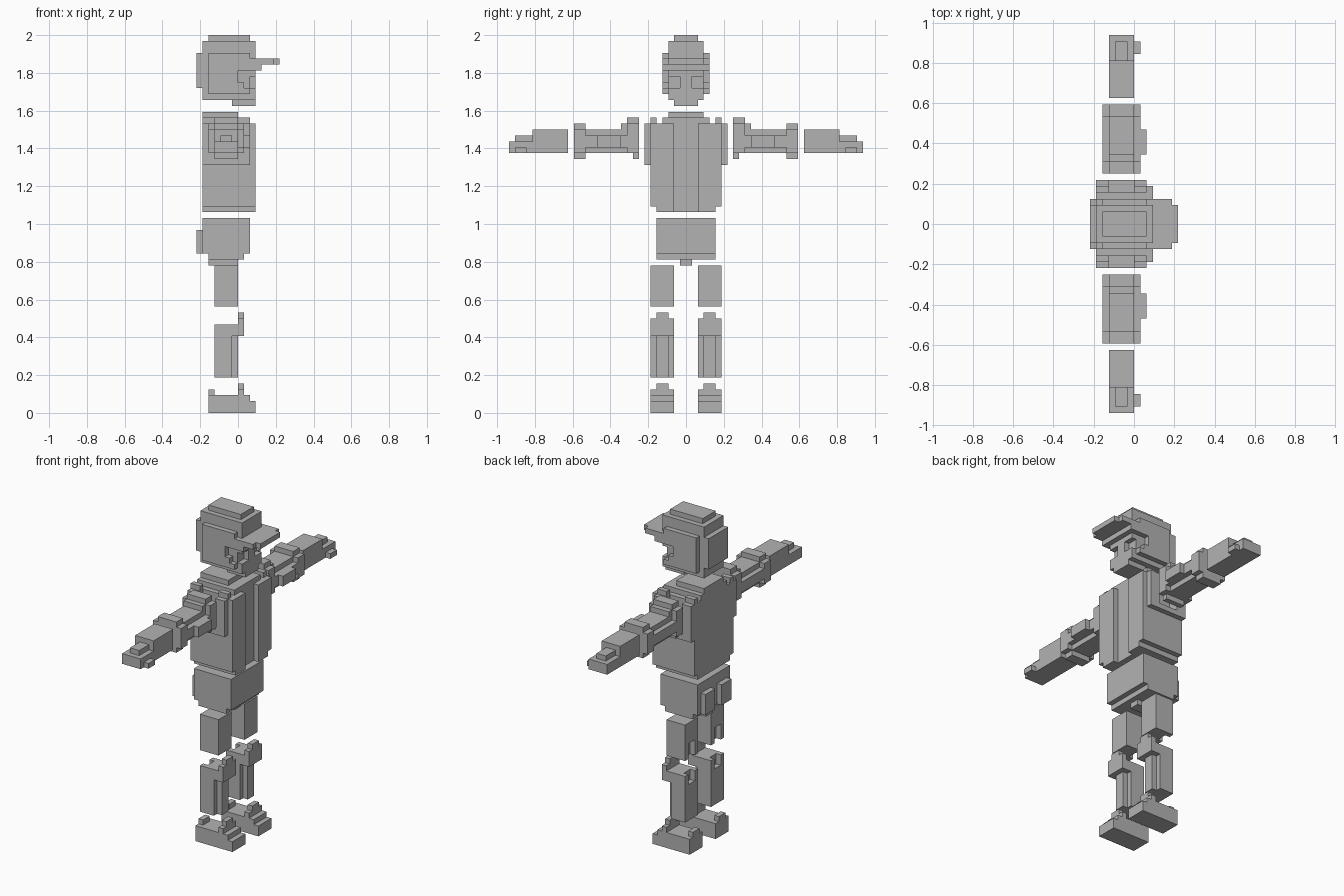
import bpy, bmesh
from mathutils import Vector

U = 1 / 32  # edge length of one block

cube = bpy.data.objects.get("Cube")
if cube:
    bpy.data.objects.remove(cube, do_unlink=True)

grey = bpy.data.materials.new("plain_grey")
grey.use_nodes = True
tone = (0.45, 0.45, 0.45, 1)
grey.diffuse_color = tone
grey.node_tree.nodes["Principled BSDF"].inputs["Base Color"].default_value = tone


def blocks(x0, x1, y0, y1, z0, z1):
    return {(x, y, z) for x in range(x0, x1) for y in range(y0, y1) for z in range(z0, z1)}


def wide(x0, x1, half, z0, z1):
    """Box centred across the body."""
    return blocks(x0, x1, -half, half, z0, z1)


def mirror(cells):
    return {(x, -1 - y, z) for x, y, z in cells}


def both(*box):
    cells = blocks(*box)
    return cells | mirror(cells)


def build(name, cells):
    """Turn filled blocks into a closed outer skin with merged flat faces."""
    bm = bmesh.new()
    corners = {}

    def vert(p):
        key = tuple(round(c) for c in p)
        if key not in corners:
            corners[key] = bm.verts.new(Vector(key) * U)
        return corners[key]

    for cell in sorted(cells):
        for axis in range(3):
            for side in (0, 1):
                step = [0, 0, 0]
                step[axis] = 2 * side - 1
                if tuple(c + s for c, s in zip(cell, step)) in cells:
                    continue
                a, b = Vector(), Vector()
                a[(axis + 1) % 3] = b[(axis + 2) % 3] = 1
                base = Vector(cell)
                base[axis] += side
                loop = [base, base + a, base + a + b, base + b]
                if not side:
                    loop.reverse()
                bm.faces.new([vert(p) for p in loop])
    bmesh.ops.dissolve_limit(bm, angle_limit=0.01, verts=bm.verts[:], edges=bm.edges[:])
    mesh = bpy.data.meshes.new(name)
    bm.to_mesh(mesh)
    bm.free()
    mesh.materials.append(grey)
    bpy.context.collection.objects.link(bpy.data.objects.new(name, mesh))


def build_pair(name, cells):
    build("left_" + name, cells)
    build("right_" + name, mirror(cells))


# Head: rounded skull, recessed eyes, chin
head = wide(-6, 3, 3, 53, 63) | wide(-5, 2, 2, 63, 64) | wide(-7, -6, 3, 55, 61)
head |= wide(-5, 0, 4, 54, 61) | wide(0, 2, 4, 58, 61)
head |= wide(0, 1, 4, 54, 56) | wide(1, 2, 4, 54, 55)
head |= wide(-1, 3, 2, 52, 53)
head -= both(2, 3, 1, 3, 55, 57)
# Cap brim
head |= wide(2, 6, 4, 59, 60) | wide(6, 7, 3, 59, 60) | wide(2, 4, 4, 58, 59)
build("head_with_cap", head)

# Torso: jacket panels, collar and hollow arm sockets
torso = wide(-6, 3, 6, 35, 49) | wide(-6, 3, 5, 34, 35)
torso |= wide(-6, 2, 4, 49, 50) | wide(-6, 0, 3, 50, 51)
torso |= both(-6, 2, 5, 6, 49, 50) | both(-6, 2, 6, 7, 42, 49)
torso -= both(-4, 0, 5, 7, 43, 50)
torso -= wide(2, 3, 2, 34, 49)
build("torso", torso)

# Hips: block, crotch and two back pockets
hips = wide(-6, 2, 5, 27, 33) | wide(-5, 1, 5, 26, 27) | wide(-5, 0, 1, 25, 26)
hips |= both(-7, -6, 1, 4, 27, 31)
build("hips", hips)

# Thighs, notched behind the knee
build_pair("thigh", blocks(-4, 0, 2, 6, 18, 25) - blocks(-4, -3, 3, 5, 18, 21))

# Shins with raised knee pad and front ridge
shin = blocks(-4, -1, 2, 6, 6, 15) | blocks(-1, 0, 3, 5, 6, 13) | blocks(-1, 0, 2, 6, 13, 15)
shin -= blocks(-4, -3, 3, 5, 13, 15)
shin |= blocks(0, 1, 2, 6, 13, 16) | blocks(0, 1, 3, 5, 16, 17)
build_pair("shin", shin)

# Shoes with stepped toe, tongue and heel tab
shoe = blocks(-5, 3, 2, 6, 0, 2) | blocks(-5, 2, 2, 6, 2, 3)
shoe |= blocks(-5, -4, 3, 5, 3, 4) | blocks(0, 1, 2, 6, 3, 4) | blocks(0, 1, 3, 5, 4, 5)
build_pair("shoe", shoe)

# Upper arms with shoulder cap, cuff and front bulge
arm = blocks(-4, 0, 8, 19, 44, 48) | blocks(-5, 1, 8, 19, 45, 47)
arm |= blocks(-5, 1, 8, 10, 44, 49) | blocks(-4, 0, 8, 10, 49, 50)
arm |= blocks(-4, 0, 8, 9, 43, 44) | blocks(-4, 0, 10, 11, 48, 49)
arm |= blocks(-5, 1, 17, 19, 44, 48) | blocks(-4, 0, 17, 19, 43, 49)
arm |= blocks(1, 2, 11, 15, 45, 47)
build_pair("upper_arm", arm)

# Forearms stepping down to the hand, with thumb
forearm = blocks(-4, 0, 20, 30, 44, 46) | blocks(-4, 0, 20, 26, 46, 48)
forearm |= blocks(-3, -1, 26, 29, 46, 47) | blocks(0, 1, 27, 29, 44, 45)
build_pair("forearm", forearm)
